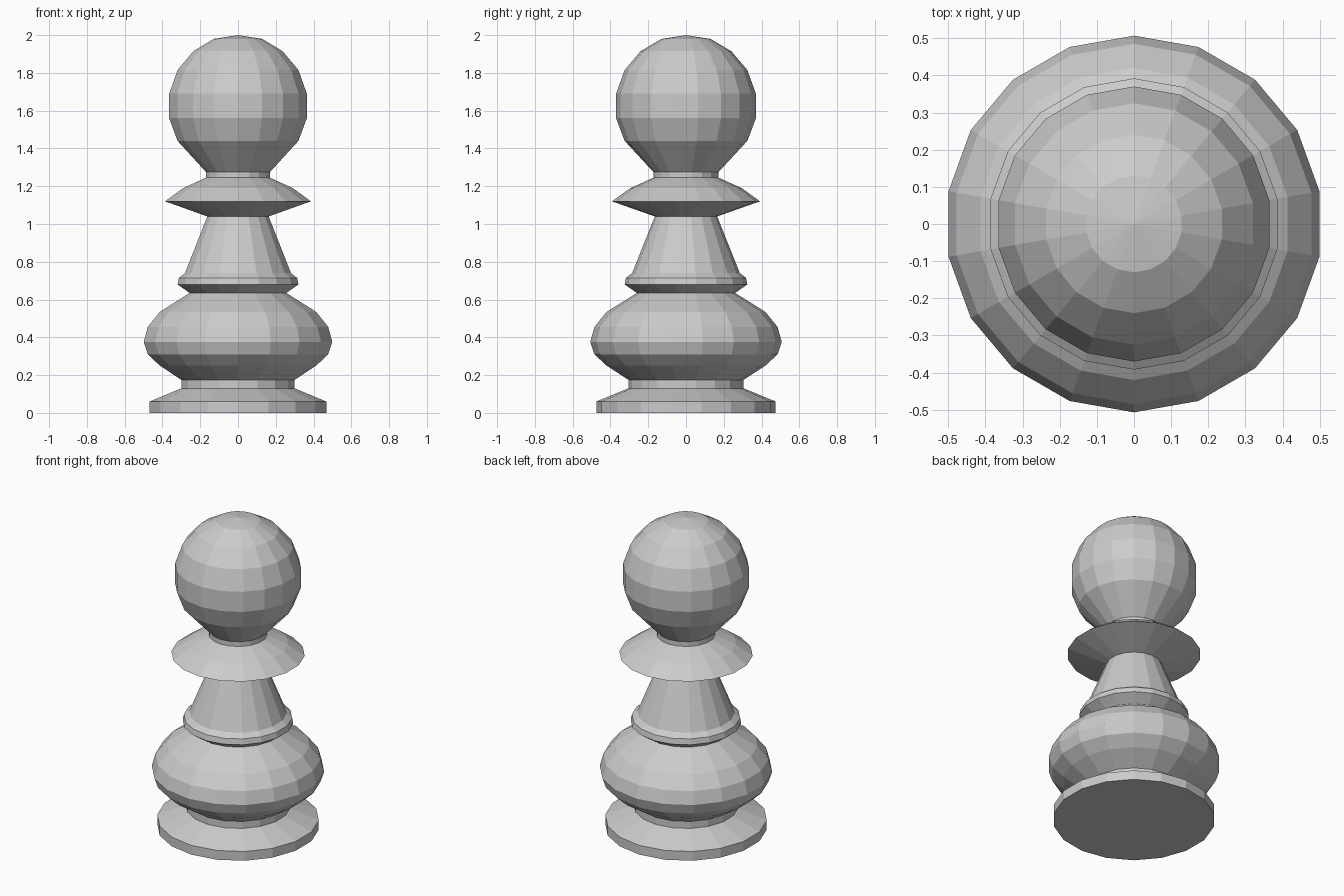
import bpy, bmesh, math

if "Cube" in bpy.data.objects:
    bpy.data.objects.remove(bpy.data.objects["Cube"])

SIDES = 18


def lathe(name, profile):
    """Revolve (radius, z) points around z; radius 0 makes a pole."""
    bm = bmesh.new()
    rings = []
    for r, z in profile:
        if r == 0:
            rings.append([bm.verts.new((0, 0, z))] * SIDES)
        else:
            angles = [math.pi / 2 + math.tau * i / SIDES for i in range(SIDES)]
            rings.append([bm.verts.new((r * math.cos(a), r * math.sin(a), z)) for a in angles])
    for low, high in zip(rings, rings[1:]):
        for i in range(SIDES):
            j = (i + 1) % SIDES
            bm.faces.new(list(dict.fromkeys((low[i], low[j], high[j], high[i]))))
    mesh = bpy.data.meshes.new(name)
    bm.to_mesh(mesh)
    bm.free()
    obj = bpy.data.objects.new(name, mesh)
    bpy.context.collection.objects.link(obj)
    return obj


# Foot disc with short neck; each part starts on the last ring of the one below
lathe("base", [(0, 0), (0.475, 0), (0.475, 0.06), (0.305, 0.13), (0.305, 0.175)])

# Rounded bulge
lathe("belly", [(0.305, 0.175), (0.42, 0.25), (0.485, 0.31), (0.507, 0.375),
                (0.485, 0.455), (0.42, 0.535), (0.26, 0.635)])

# Small ring at the foot of the stem
lathe("lower_ring", [(0.26, 0.635), (0.325, 0.68), (0.318, 0.715), (0.285, 0.74)])

# Tapered stem
lathe("stem", [(0.285, 0.74), (0.165, 1.04)])

# Flared collar and neck
lathe("collar", [(0.165, 1.04), (0.392, 1.12), (0.295, 1.19), (0.172, 1.245), (0.172, 1.275)])

# Ball head
lathe("head", [(0.172, 1.275), (0.325, 1.44), (0.37, 1.56), (0.37, 1.69),
               (0.325, 1.815), (0.24, 1.915), (0.13, 1.98), (0, 2.0)])
